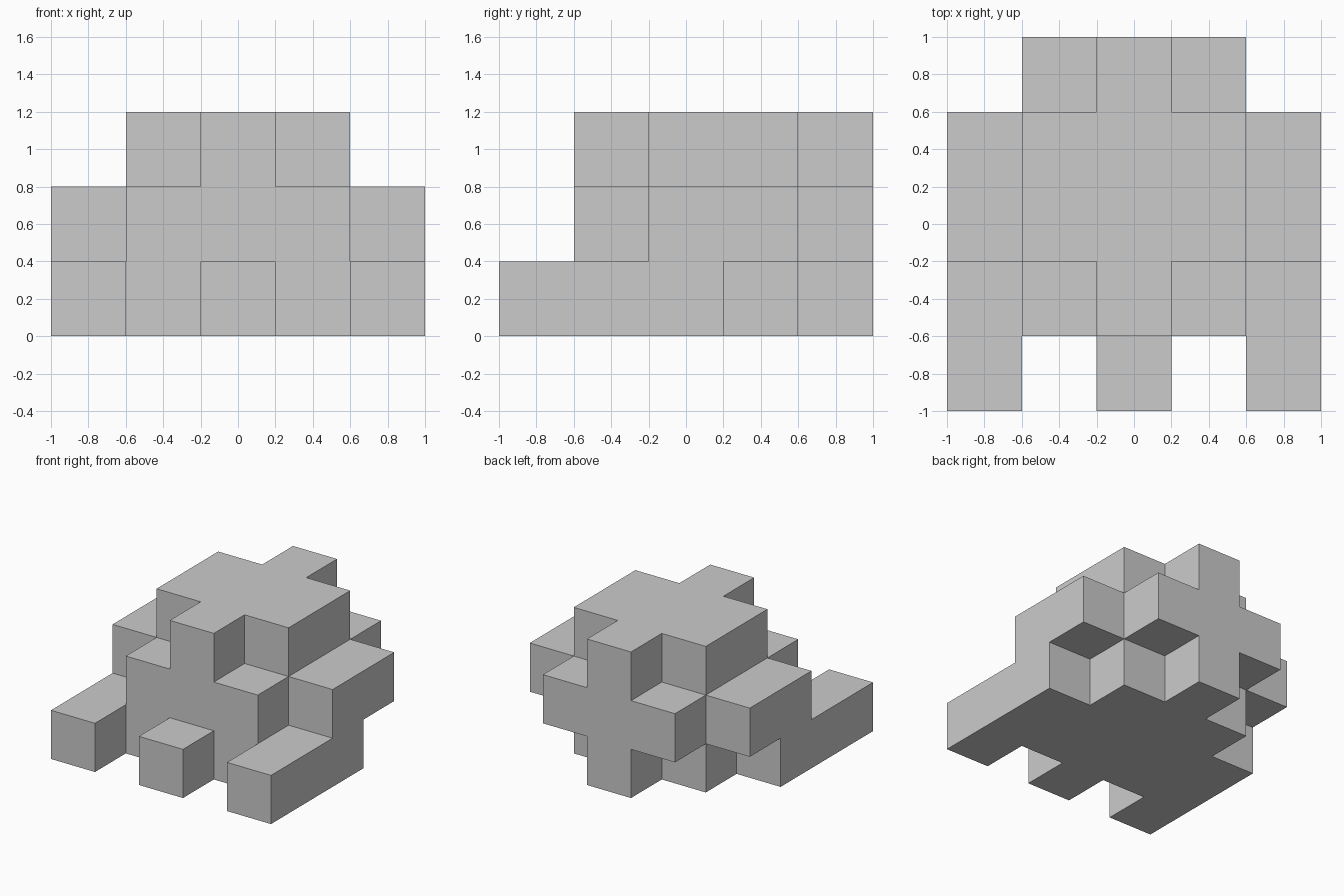
import bpy, bmesh
from mathutils import Vector

if "Cube" in bpy.data.objects:
    bpy.data.objects.remove(bpy.data.objects["Cube"])

CELL = 0.4

# Plan of each layer, bottom to top; first row is the back (+y), last the front
LAYERS = [
    ["..#..", ".###.", "#####", "#####", "#.#.#"],
    [".###.", "#####", "#####", ".###.", "....."],
    ["..#..", ".###.", ".###.", "..#..", "....."],
]

filled = {(x, 4 - row, z)
          for z, layer in enumerate(LAYERS)
          for row, line in enumerate(layer)
          for x, mark in enumerate(line) if mark == "#"}


def add_side(bm, cell, axis, sign):
    """Add the square face of a cell that looks along sign * axis."""
    u, v = (axis + 1) % 3, (axis + 2) % 3
    corners = [(-1, -1), (1, -1), (1, 1), (-1, 1)][::sign]
    verts = []
    for a, b in corners:
        p = Vector(cell) + Vector((-2, -2, 0.5))
        p[axis] += sign / 2
        p[u] += a / 2
        p[v] += b / 2
        verts.append(bm.verts.new(p * CELL))
    bm.faces.new(verts)


# Stepped block: only the exposed cell sides, merged into large flat faces
bm = bmesh.new()
for cell in sorted(filled):
    for axis in range(3):
        for sign in (1, -1):
            neighbour = list(cell)
            neighbour[axis] += sign
            if tuple(neighbour) not in filled:
                add_side(bm, cell, axis, sign)
bmesh.ops.remove_doubles(bm, verts=bm.verts, dist=0.001)
bmesh.ops.dissolve_limit(bm, angle_limit=0.01, verts=bm.verts, edges=bm.edges)

mesh = bpy.data.meshes.new("stepped_block")
bm.to_mesh(mesh)
bm.free()
bpy.context.collection.objects.link(bpy.data.objects.new("stepped_block", mesh))
